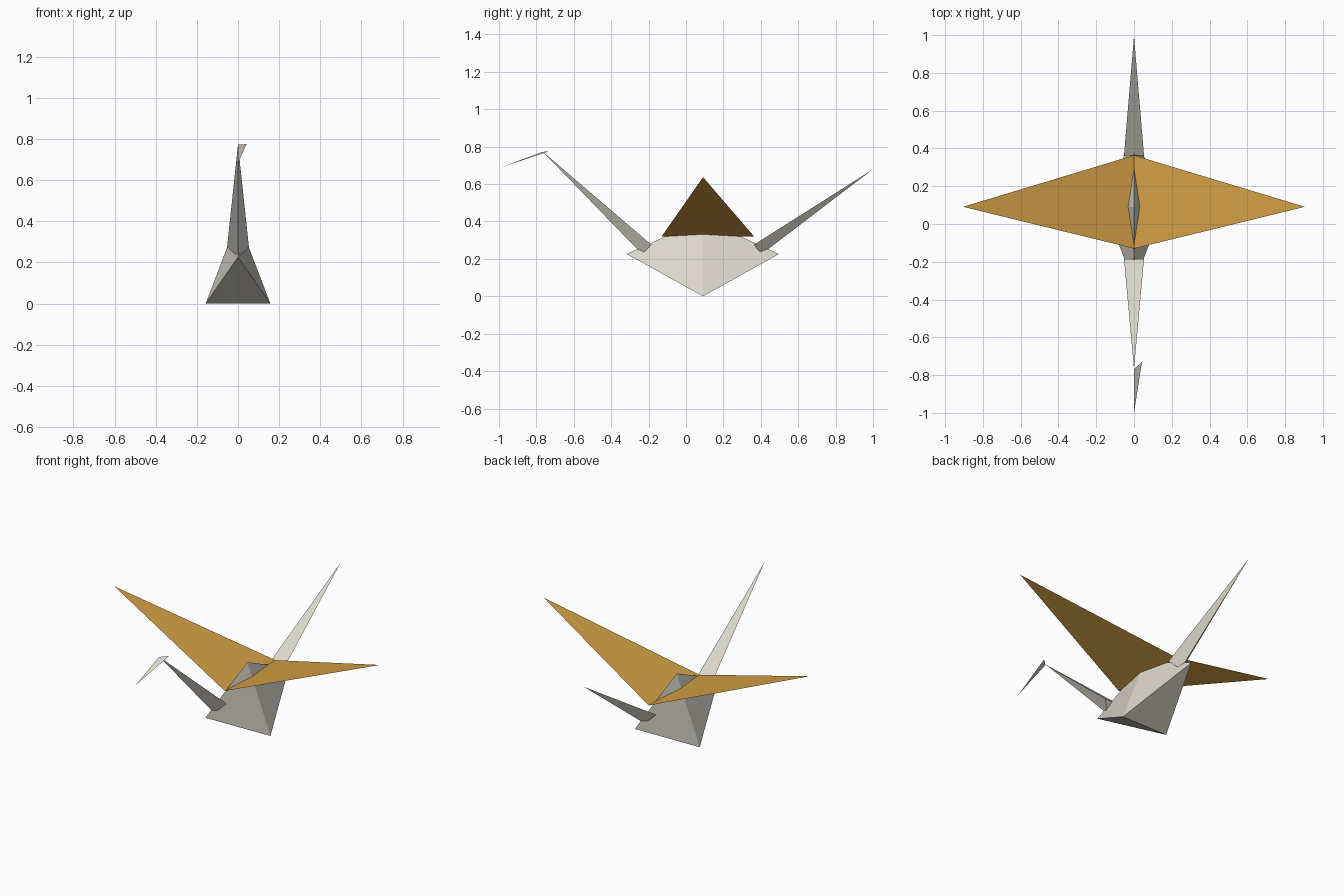
import bpy

if "Cube" in bpy.data.objects:
    bpy.data.objects.remove(bpy.data.objects["Cube"])


def material(name, rgb):
    m = bpy.data.materials.new(name)
    m.diffuse_color = (*rgb, 1.0)
    m.use_nodes = True
    m.node_tree.nodes["Principled BSDF"].inputs["Base Color"].default_value = m.diffuse_color
    return m


paper_white = material("paper white", (0.72, 0.68, 0.60))
paper_gold = material("paper gold", (0.65, 0.35, 0.06))


def folded(name, points, faces, mat):
    """Flat-faced paper part from a few corners."""
    me = bpy.data.meshes.new(name)
    me.from_pydata(points, [], faces)
    me.materials.append(mat)
    me.update()
    ob = bpy.data.objects.new(name, me)
    bpy.context.collection.objects.link(ob)
    return ob


MID = 0.091  # y of the body centre

# body: a wide bottom fold, pointed ends and a raised peak
folded("body",
       [(-0.157, MID, 0), (0.157, MID, 0),
        (0, -0.317, 0.226), (0, 0.497, 0.226), (0, MID, 0.412)],
       [(0, 1, 2), (1, 0, 3), (1, 4, 2), (0, 2, 4), (1, 3, 4), (0, 4, 3)],
       paper_white)


# neck and tail: slim three-sided spikes with the keel sunk into the body
def spike(name, tip, base, keel, direction):
    faces = [(0, 1, 2), (0, 2, 3), (0, 3, 1), (1, 3, 2)]
    if direction > 0:
        faces = [f[::-1] for f in faces]
    folded(name,
           [(0, *tip), (-0.053, *base), (0.053, *base), (0, *keel)],
           [f[::-1] for f in faces], paper_white)


spike("neck", (-0.765, 0.772), (-0.184, 0.275), (-0.235, 0.225), -1)
spike("tail", (0.995, 0.676), (0.362, 0.275), (0.405, 0.226), 1)

# head: one folded-over flap
folded("head",
       [(0, -1.0, 0.685), (0.042, -0.73, 0.775), (0, -0.768, 0.772)],
       [(0, 1, 2)], paper_white)

# wings: thin triangles rising from the centre line, creased along the middle
for side, name in ((1, "right_wing"), (-1, "left_wing")):
    faces = [(0, 3, 1), (1, 3, 2)]
    if side < 0:
        faces = [f[::-1] for f in faces]
    folded(name,
           [(0, -0.13, 0.32), (0, MID, 0.32), (0, 0.364, 0.32),
            (side * 0.905, MID, 0.637)],
           faces, paper_gold)
